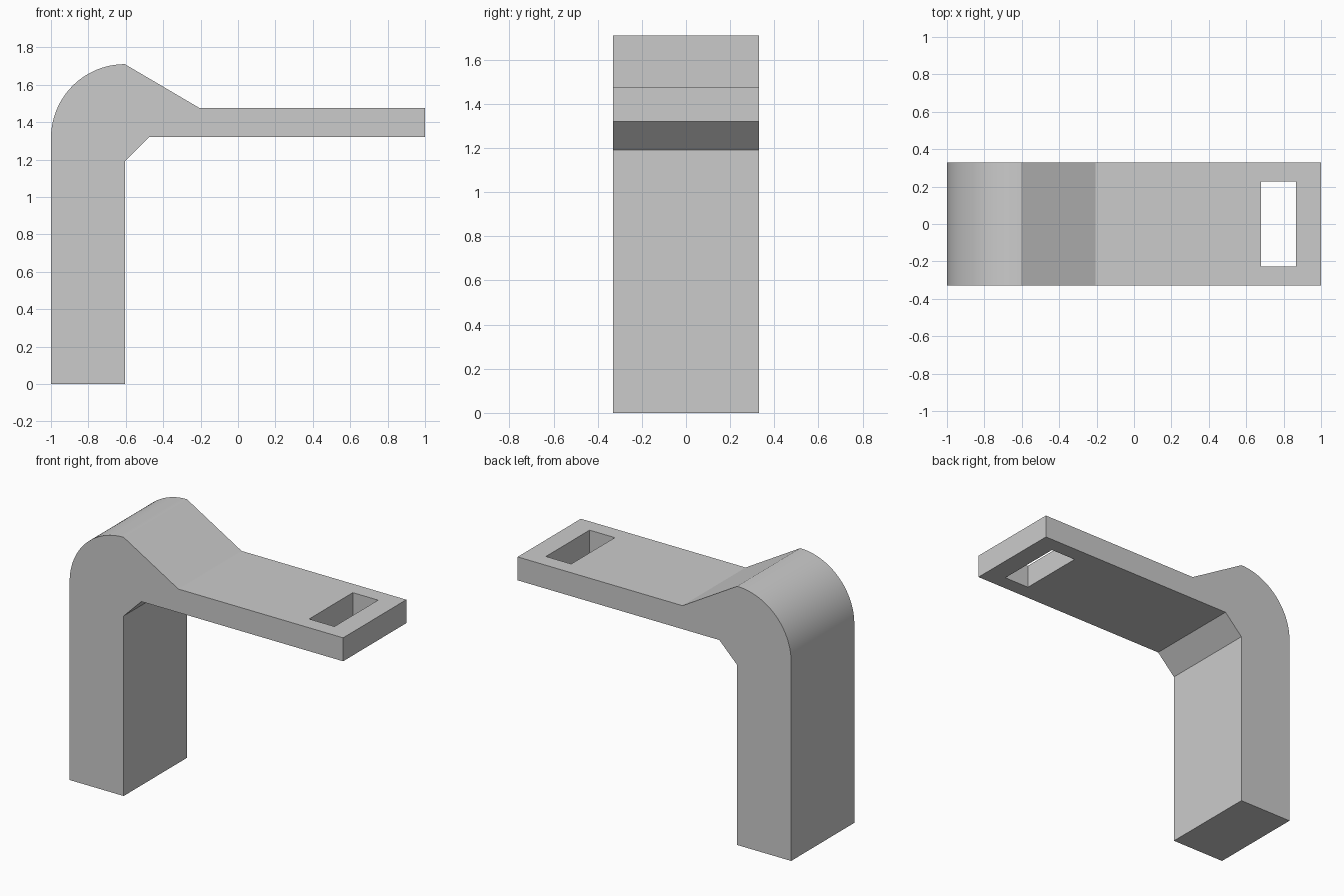
import bpy, bmesh, math

cube = bpy.data.objects.get("Cube")
if cube:
    bpy.data.objects.remove(cube, do_unlink=True)

HALF_DEPTH = 0.33

grey = bpy.data.materials.new("light grey")
grey.use_nodes = True
colour = (0.6, 0.6, 0.6, 1)
grey.diffuse_color = colour
grey.node_tree.nodes["Principled BSDF"].inputs["Base Color"].default_value = colour


def extrude_profile(name, points, half_depth):
    """Solid made by extruding an x-z outline along y."""
    bm = bmesh.new()
    face = bm.faces.new([bm.verts.new((x, -half_depth, z)) for x, z in points])
    out = bmesh.ops.extrude_face_region(bm, geom=[face])
    moved = [v for v in out["geom"] if isinstance(v, bmesh.types.BMVert)]
    bmesh.ops.translate(bm, verts=moved, vec=(0, 2 * half_depth, 0))
    bmesh.ops.recalc_face_normals(bm, faces=bm.faces)
    mesh = bpy.data.meshes.new(name)
    bm.to_mesh(mesh)
    bm.free()
    mesh.materials.append(grey)
    obj = bpy.data.objects.new(name, mesh)
    bpy.context.collection.objects.link(obj)
    return obj


# Bracket outline: leg, inner chamfer, arm, sloping shoulder, rounded corner
inner_x, radius, steps = -0.605, 0.395, 32
arm_bottom, arm_top = 1.32, 1.475
outline = [(-1, 0), (inner_x, 0), (inner_x, 1.19), (-0.475, arm_bottom),
           (1, arm_bottom), (1, arm_top), (-0.205, arm_top)]
for i in range(steps + 1):
    a = math.pi / 2 * (1 + i / steps)
    outline.append((inner_x + radius * math.cos(a), 1.315 + radius * math.sin(a)))
bracket = extrude_profile("bracket", outline, HALF_DEPTH)

# Rectangular slot through the end of the arm
cutter = extrude_profile("slot_cutter", [(0.68, 1.2), (0.865, 1.2), (0.865, 1.6), (0.68, 1.6)], 0.228)
cutter.hide_render = True
cutter.hide_set(True)
cut = bracket.modifiers.new("slot", 'BOOLEAN')
cut.operation = 'DIFFERENCE'
cut.solver = 'EXACT'
cut.object = cutter

# Apply the cut, then smooth only the rounded corner
bpy.ops.object.select_all(action='DESELECT')
bracket.select_set(True)
bpy.context.view_layer.objects.active = bracket
bpy.ops.object.modifier_apply(modifier=cut.name)
bpy.data.objects.remove(cutter, do_unlink=True)
bpy.ops.object.shade_smooth_by_angle(angle=math.radians(20))
